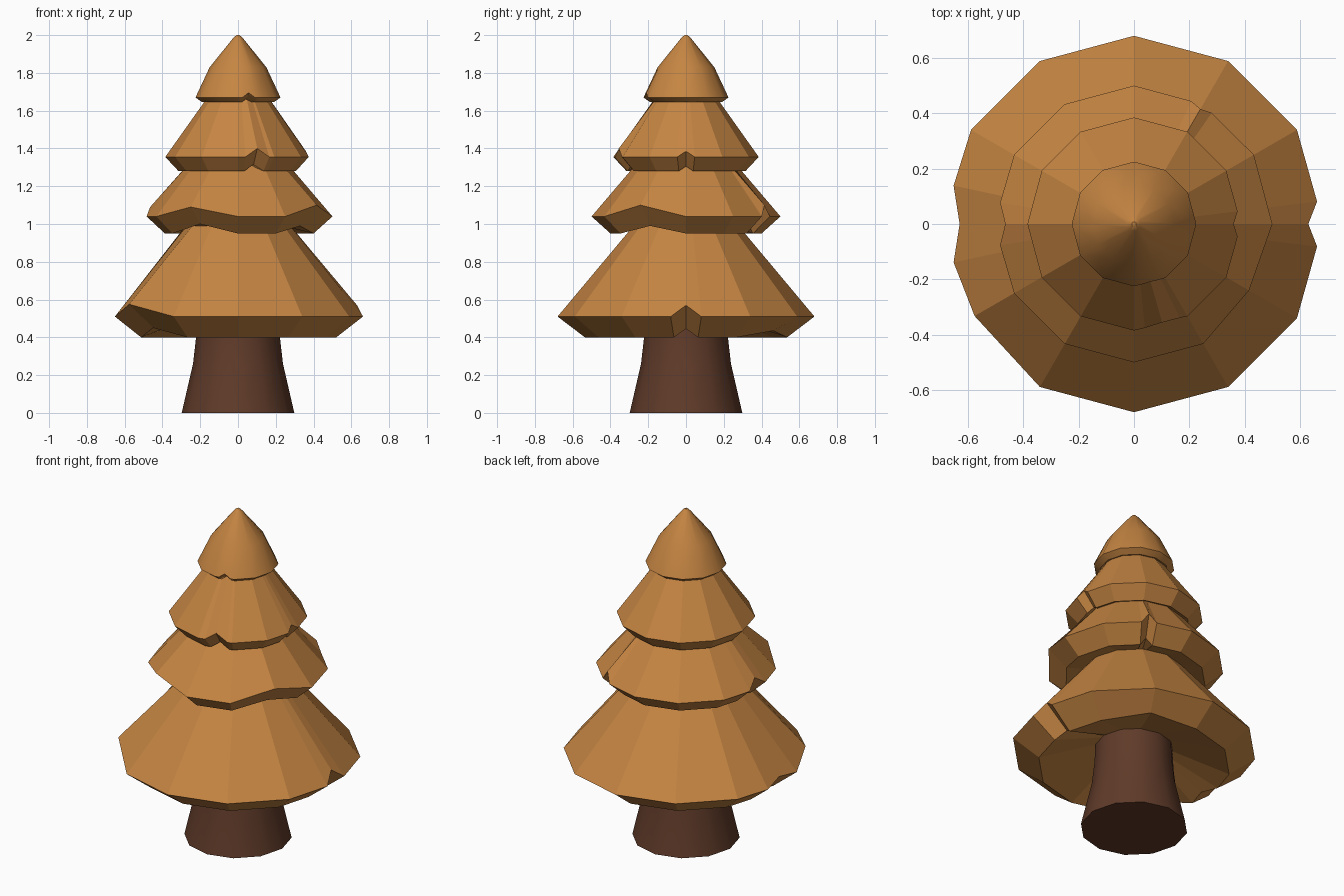
import bpy, bmesh, math

if "Cube" in bpy.data.objects:
    bpy.data.objects.remove(bpy.data.objects["Cube"])


def material(name, rgb):
    m = bpy.data.materials.new(name)
    m.diffuse_color = (*rgb, 1)
    m.use_nodes = True
    m.node_tree.nodes["Principled BSDF"].inputs["Base Color"].default_value = m.diffuse_color
    return m


LEAF = material("amber brown foliage", (0.56, 0.235, 0.055))
BARK = material("dark brown bark", (0.115, 0.043, 0.022))


def lathe(name, profile, mat, notches=None, smooth=None):
    """Twelve-sided tier. Profile runs bottom to top; points 1 and 2 are the lower and
    upper rim. notches: angle -> (half width, upper lift, lower lift, inward pull)."""
    notches = notches or {}
    columns = {a: (0, 0, 0, 1) for a in range(0, 360, 30)}
    for a, (half, up, low, pull) in notches.items():
        if half:
            for side in (a - half, a + half):
                columns[side] = (0, 0, 0, 0.98)
        columns[a] = (up, low, pull, 1)
    bm = bmesh.new()
    cols = []
    for a in sorted(columns, key=lambda v: v % 360):
        up, low, pull, scale = columns[a]
        t = math.radians(a)
        col = []
        for i, (r, z) in enumerate(profile):
            if i in (1, 2):
                z += low if i == 1 else up
                r = r * scale - pull
            col.append(bm.verts.new((r * math.cos(t), r * math.sin(t), z)))
        cols.append(col)
    for a, b in zip(cols, cols[1:] + cols[:1]):
        for i in range(len(profile) - 1):
            bm.faces.new((a[i], b[i], b[i + 1], a[i + 1]))
    bm.faces.new([c[0] for c in reversed(cols)])
    bm.faces.new([c[-1] for c in cols])
    bmesh.ops.recalc_face_normals(bm, faces=bm.faces)
    me = bpy.data.meshes.new(name)
    bm.to_mesh(me)
    bm.free()
    me.materials.append(mat)
    ob = bpy.data.objects.new(name, me)
    bpy.context.collection.objects.link(ob)
    if smooth:
        bpy.ops.object.select_all(action='DESELECT')
        ob.select_set(True)
        bpy.context.view_layer.objects.active = ob
        bpy.ops.object.shade_smooth_by_angle(angle=math.radians(smooth))
    return ob


# Flared trunk
lathe("trunk", [(0.298, 0), (0.238, 0.26), (0.222, 0.40), (0.215, 0.56)], BARK, smooth=40)

# Foliage tiers, bottom to top, with chipped rims
lathe("bottom_tier", [(0.20, 0.52), (0.535, 0.40), (0.68, 0.51), (0.27, 1.0)], LEAF, {
    0: (7, 0.06, 0.045, 0.05),
    60: (0, 0, 0.035, 0),
    180: (12, 0.02, 0.01, 0.05),
    210: (0, 0.065, 0.05, 0.015)})
lathe("lower_middle_tier", [(0.27, 0.99), (0.40, 0.95), (0.50, 1.04), (0.27, 1.31)], LEAF, {
    60: (5, 0.06, 0.05, 0.02),
    180: (9, 0.05, 0.04, 0.035),
    240: (0, 0.05, 0.05, 0),
    330: (0, 0.06, 0.04, 0.02)})
lathe("upper_middle_tier", [(0.25, 1.31), (0.315, 1.28), (0.385, 1.355), (0.165, 1.665)], LEAF, {
    0: (7, 0.03, 0.025, 0.025),
    286: (10, 0.045, 0.035, 0.015)})
lathe("top_tier", [(0.15, 1.655), (0.19, 1.645), (0.225, 1.67), (0.15, 1.83),
                   (0.025, 1.985), (0.008, 2.0)], LEAF, {
    285: (9, 0.025, 0.02, 0.008)}, smooth=42)
